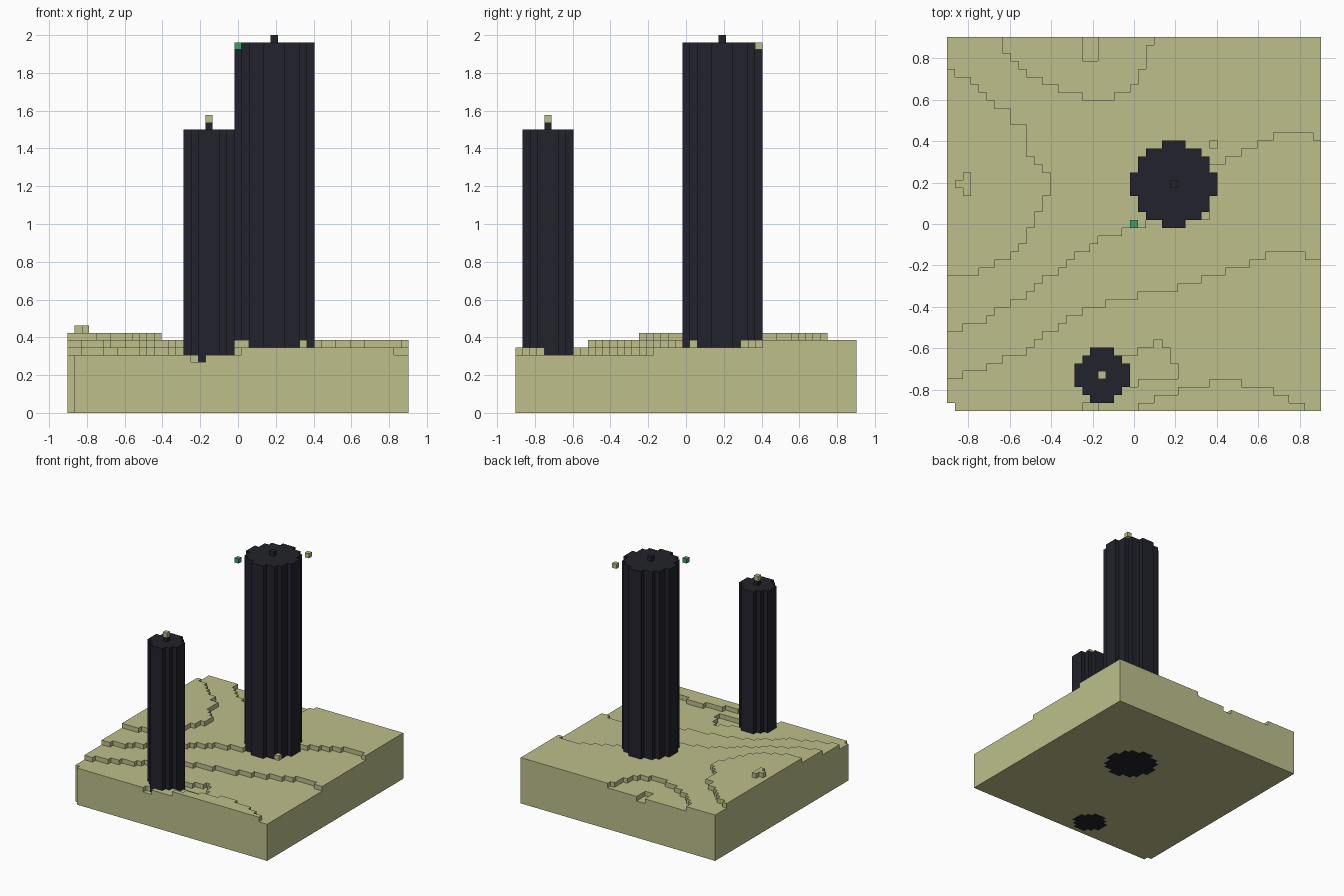
import bpy
import bmesh

if "Cube" in bpy.data.objects:
    bpy.data.objects.remove(bpy.data.objects["Cube"], do_unlink=True)

CELL = 1 / 26      # edge length of one block
HALF = 23          # blocks from the centre to the edge of the ground


def make_material(name, rgb):
    mat = bpy.data.materials.new(name)
    mat.use_nodes = True
    color = (*rgb, 1)
    mat.diffuse_color = color
    mat.node_tree.nodes["Principled BSDF"].inputs["Base Color"].default_value = color
    return mat


sand = make_material("sand", (.51, .52, .26))
charcoal = make_material("charcoal", (.016, .016, .025))
green = make_material("green", (.035, .38, .13))

# Terrace outlines in blocks: (start, limit) holds until the next start
UPPER_SLOPE = [(-23, -13), (-21, -12), (-18, -11), (-17, -10), (-15, -9), (-13, -8),
               (-12, -7), (-11, -6), (-9, -5), (-8, -4), (-7, -3), (-5, -2), (-4, -1),
               (-1, 0), (2, 1), (10, 8), (12, 9), (14, 10), (16, 11), (18, 12), (23, 11)]
LOWER_SLOPE = [(-23, -19), (-21, -18), (-18, -17), (-16, -16), (-13, -15), (-12, -14),
               (-11, -13), (-9, -12), (-8, -11), (-6, -10), (-3, -9), (1, -8), (6, -7),
               (9, -6), (12, -5), (15, -4), (17, -3), (22, -4)]
WEST_HILL = [(-23, -99), (-6, -20), (-5, -18), (-4, -16), (-3, -15), (-2, -14), (0, -13),
             (2, -12), (4, -11), (7, -12), (8, -13), (9, -14), (13, -16), (15, -18),
             (16, -19), (17, -20), (18, -21), (19, -23), (20, -99)]

# Small patches: row -> (first block, last block)
BACK_DIP = {23: (-16, 2), 22: (-16, 1), 21: (-15, 1), 20: (-14, 1),
            19: (-13, 0), 18: (-11, 0), 17: (-9, -1), 16: (-6, -3)}
BACK_NOTCH = {row: (-6, -5) for row in (21, 22, 23)}
FRONT_RISE = {-23: (1, 21), -22: (3, 19), -21: (6, 17), -20: (10, 13)}
TOWER_DIP = {-15: (3, 3), -16: (1, 4), -17: (-1, 4), -18: (-1, 5), -19: (-1, 5), -20: (-1, 0)}
FRONT_NOTCH = {-23: (-6, -5)}
HILL_TOP = {4: (-21, -21), 5: (-22, -21), 6: (-21, -21)}


def step(table, value):
    return [limit for start, limit in table if start <= value][-1]


def inside(patch, x, y):
    return y in patch and patch[y][0] <= x <= patch[y][1]


def ground_height(x, y):
    height = 8 + (y >= step(LOWER_SLOPE, x)) + (y >= step(UPPER_SLOPE, x))
    height += x <= step(WEST_HILL, y)
    for patch, change in ((BACK_DIP, -1), (BACK_NOTCH, -1), (FRONT_RISE, 1),
                          (TOWER_DIP, -1), (FRONT_NOTCH, -1), (HILL_TOP, 1)):
        if inside(patch, x, y):
            height += change
    return height


def disc(cx, cy, radius_squared, top):
    reach = range(-6, 7)
    return {(cx + i, cy + j): top for i in reach for j in reach
            if i * i + j * j <= radius_squared}


def build_columns(name, columns, surroundings, mat):
    """Join block columns, with walls only where a neighbour is lower."""
    bm = bmesh.new()

    def quad(points):
        bm.faces.new([bm.verts.new([c * CELL for c in p]) for p in points])

    for (x, y), top in columns.items():
        corners = [(x - .5, y - .5), (x + .5, y - .5), (x + .5, y + .5), (x - .5, y + .5)]
        quad([(*c, top) for c in corners])
        quad([(*c, 0) for c in reversed(corners)])
        for i, (dx, dy) in enumerate(((0, -1), (1, 0), (0, 1), (-1, 0))):
            low = surroundings.get((x + dx, y + dy), 0)
            a, b = corners[i], corners[(i + 1) % 4]
            if low < top:
                quad([(*a, low), (*b, low), (*b, top), (*a, top)])
    bmesh.ops.remove_doubles(bm, verts=bm.verts, dist=CELL / 100)
    finish(name, bm, mat)


def finish(name, bm, mat):
    mesh = bpy.data.meshes.new(name)
    bm.to_mesh(mesh)
    bm.free()
    mesh.materials.append(mat)
    bpy.context.collection.objects.link(bpy.data.objects.new(name, mesh))


def block(name, x, y, z, mat):
    bm = bmesh.new()
    bmesh.ops.create_cube(bm, size=CELL)
    bmesh.ops.translate(bm, verts=bm.verts, vec=(x * CELL, y * CELL, (z + .5) * CELL))
    finish(name, bm, mat)


# Towers run right through the ground
tall = disc(5, 5, 27, 51)
short = disc(-4, -19, 10, 39)
towers = {**tall, **short}

# Terraced ground, with one front corner chipped away
span = range(-HALF, HALF + 1)
ground = {(x, y): ground_height(x, y) for x in span for y in span
          if (x, y) not in towers and (x, y) != (-HALF, -HALF)}
everything = {**ground, **towers}

build_columns("terraced_ground", ground, everything, sand)
build_columns("tall_tower", tall, everything, charcoal)
build_columns("short_tower", short, everything, charcoal)

# Roof blocks and floating blocks
block("tall_tower_cap", 5, 5, 51, charcoal)
block("short_tower_cap", -4, -19, 39, charcoal)
block("short_tower_tip", -4, -19, 40, sand)
block("floating_green_block", 0, 0, 50, green)
block("floating_sand_block", 10, 10, 50, sand)
